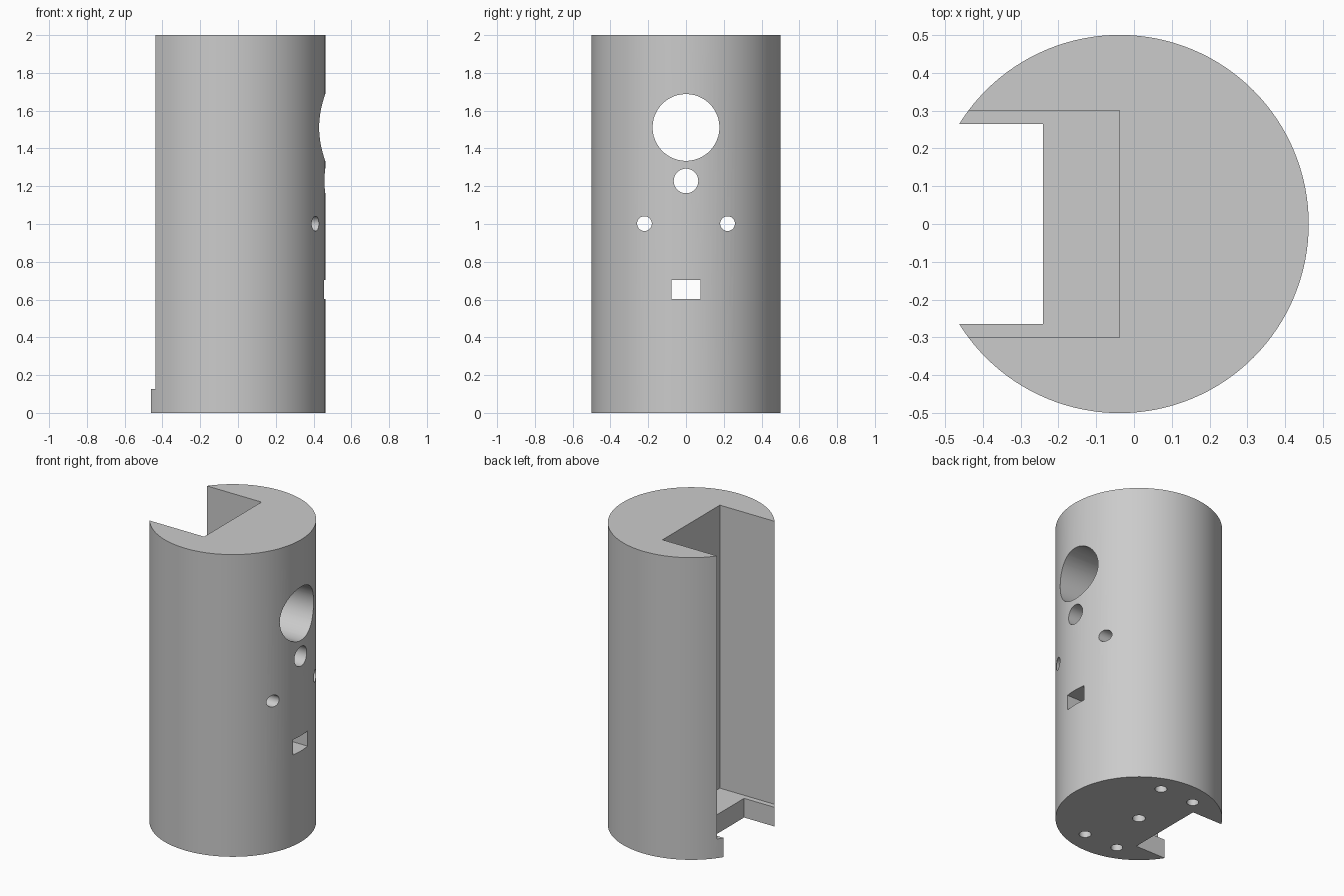
import bpy
import math

if "Cube" in bpy.data.objects:
    bpy.data.objects.remove(bpy.data.objects["Cube"], do_unlink=True)

AXIS_X = -0.038   # cylinder axis
FLOOR = 0.127     # thickness of the base under the slot

grey = bpy.data.materials.new("plain grey")
grey.use_nodes = True
colour = (0.6, 0.6, 0.6, 1)
grey.diffuse_color = colour
grey.node_tree.nodes["Principled BSDF"].inputs["Base Color"].default_value = colour


def cylinder(name, radius, depth, location, along_x=False, sides=48):
    turn = (0, math.pi / 2, 0) if along_x else (0, 0, 0)
    bpy.ops.mesh.primitive_cylinder_add(vertices=sides, radius=radius, depth=depth,
                                        location=location, rotation=turn)
    bpy.context.object.name = name
    return bpy.context.object


def box(name, low, high):
    middle = [(a + b) / 2 for a, b in zip(low, high)]
    bpy.ops.mesh.primitive_cube_add(size=1, location=middle)
    ob = bpy.context.object
    ob.name = name
    ob.scale = [b - a for a, b in zip(low, high)]
    return ob


# Solid round body
body = cylinder("slotted_body", 0.5, 2, (AXIS_X, 0, 1), sides=128)
body.data.materials.append(grey)

# Long slot down one side and the narrower notch through its floor
cutters = [
    box("slot_cutter", (-1, -0.3, FLOOR), (AXIS_X, 0.3, 2.5)),
    box("notch_cutter", (-1, -0.265, -0.5), (-0.24, 0.265, 0.5)),
]

# Holes through the curved wall into the slot
for name, radius, y, z in (("large_port", 0.177, 0, 1.511),
                           ("small_port", 0.065, 0, 1.228),
                           ("front_screw", 0.039, -0.22, 1.002),
                           ("back_screw", 0.039, 0.22, 1.002)):
    cutters.append(cylinder(name + "_cutter", radius, 1, (0.4, y, z), along_x=True))
cutters.append(box("window_cutter", (-0.1, -0.077, 0.602), (0.9, 0.077, 0.703)))

# Holes in the underside: one on the axis and four around it
cutters.append(cylinder("axis_hole_cutter", 0.039, 2 * FLOOR, (AXIS_X, 0, 0)))
for sx in (-1, 1):
    for sy in (-1, 1):
        cutters.append(cylinder("base_hole_cutter", 0.036, 2 * FLOOR,
                                (AXIS_X + sx * 0.124, sy * 0.354, 0)))

# Cut everything, then remove the cutters
bpy.ops.object.select_all(action="DESELECT")
body.select_set(True)
bpy.context.view_layer.objects.active = body
for cutter in cutters:
    cutter.hide_render = True
    cut = body.modifiers.new(cutter.name, "BOOLEAN")
    cut.operation = "DIFFERENCE"
    cut.solver = "EXACT"
    cut.object = cutter
    bpy.ops.object.modifier_apply(modifier=cut.name)
for cutter in cutters:
    bpy.data.objects.remove(cutter, do_unlink=True)

bpy.ops.object.shade_smooth_by_angle(angle=math.radians(30))
